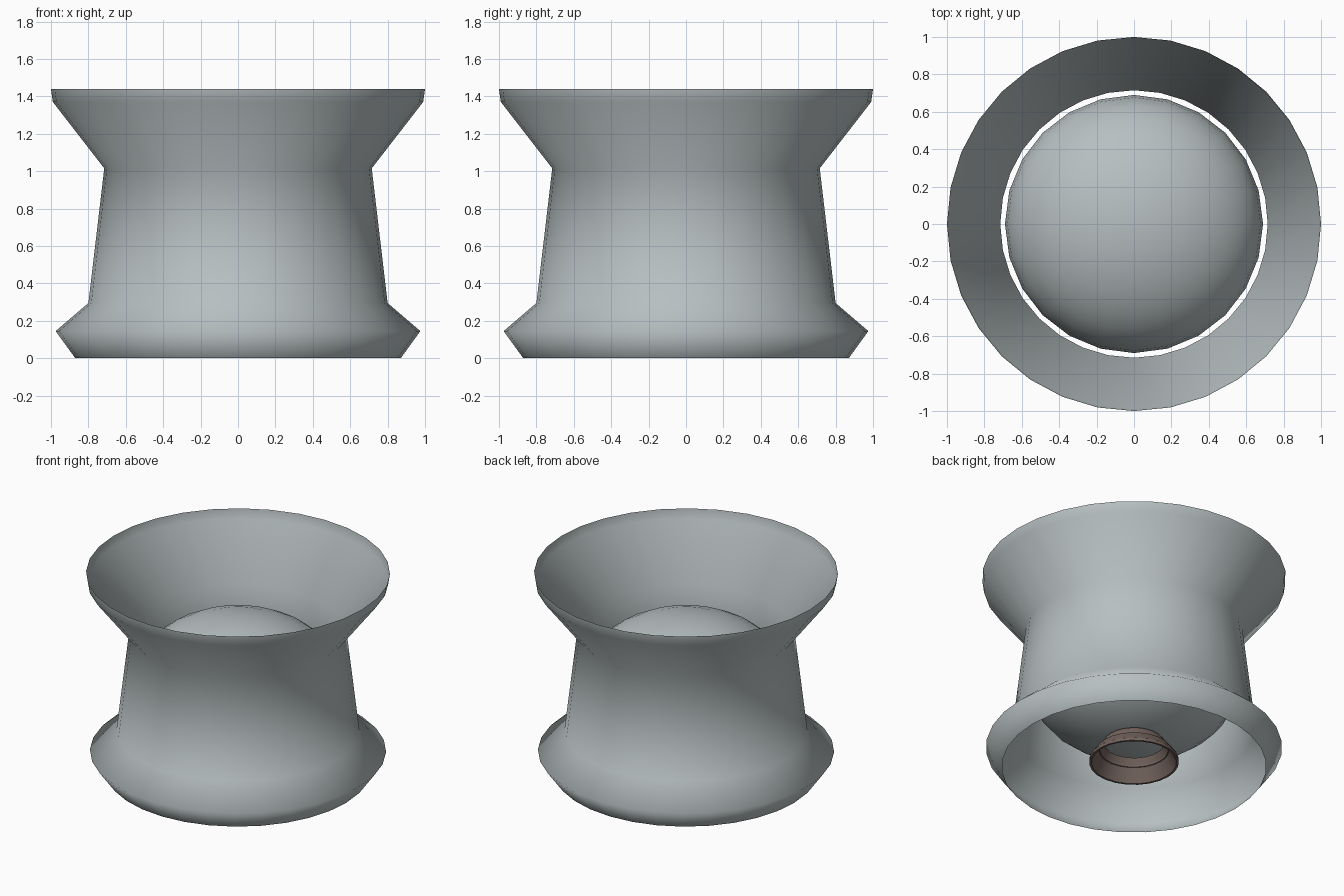
import bpy
import math

cube = bpy.data.objects.get("Cube")
if cube:
    bpy.data.objects.remove(cube, do_unlink=True)


def make_material(name, color):
    mat = bpy.data.materials.new(name)
    mat.use_nodes = True
    mat.diffuse_color = (*color, 1)
    mat.node_tree.nodes["Principled BSDF"].inputs["Base Color"].default_value = (*color, 1)
    return mat


def lathe(name, profile, sides, mat):
    """Spin a (radius, height) profile, listed bottom to top, around z."""
    verts, faces = [], []
    for radius, height in profile:
        for i in range(sides):
            a = math.tau * i / sides
            verts.append((radius * math.cos(a), radius * math.sin(a), height))
    for row in range(len(profile) - 1):
        for i in range(sides):
            j = (i + 1) % sides
            low, high = row * sides, (row + 1) * sides
            faces.append((low + i, low + j, high + j, high + i))
    mesh = bpy.data.meshes.new(name)
    mesh.from_pydata(verts, [], faces)
    mesh.materials.append(mat)
    mesh.shade_smooth()
    obj = bpy.data.objects.new(name, mesh)
    bpy.context.collection.objects.link(obj)
    return obj


grey = make_material("pale grey", (0.47, 0.52, 0.53))
brown = make_material("dull brown", (0.17, 0.125, 0.11))

# Thin open shell with a flared mouth, tapered waist and angled foot
lathe("outer_shell", [(0.87, 0), (0.975, 0.145), (0.8, 0.295),
                      (0.715, 1.015), (0.99, 1.37), (1.0, 1.44)], 32, grey)

# Flattened ball held inside the shell
bpy.ops.mesh.primitive_uv_sphere_add(segments=24, ring_count=16, radius=1,
                                     location=(0, 0, 0.64))
ball = bpy.context.object
ball.name = "inner_ball"
ball.scale = (0.69, 0.69, 0.465)
ball.data.materials.append(grey)
ball.data.shade_smooth()

# Stepped flaring collar under the ball
collar = lathe("bottom_collar", [(0.2, 0.18), (0.28, 0.03), (0.295, 0.03),
                                 (0.295, 0.05), (0.25, 0.115), (0.225, 0.125),
                                 (0.22, 0.15), (0.2, 0.18)], 24, brown)
bpy.ops.object.select_all(action="DESELECT")
collar.select_set(True)
bpy.context.view_layer.objects.active = collar
bpy.ops.object.shade_smooth_by_angle(angle=math.radians(30))
